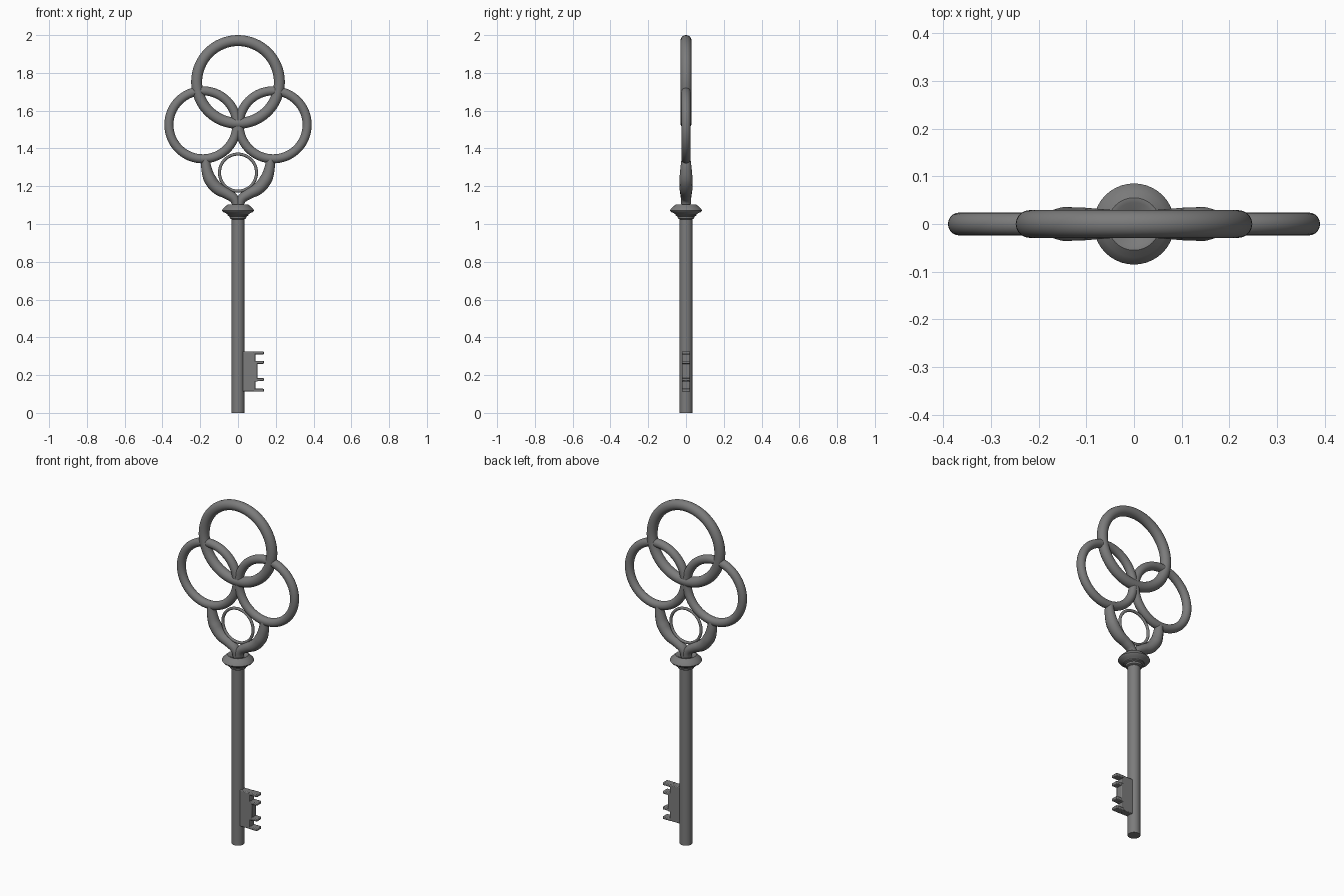
import bpy, bmesh, math

cube = bpy.data.objects.get("Cube")
if cube:
    bpy.data.objects.remove(cube, do_unlink=True)

grey = bpy.data.materials.new("dark grey metal")
grey.use_nodes = True
colour = (0.2, 0.2, 0.2, 1)
grey.diffuse_color = colour
grey.node_tree.nodes["Principled BSDF"].inputs["Base Color"].default_value = colour


def finish(obj, name, angle=40):
    obj.name = name
    obj.data.materials.clear()
    obj.data.materials.append(grey)
    bpy.ops.object.select_all(action="DESELECT")
    obj.select_set(True)
    bpy.context.view_layer.objects.active = obj
    bpy.ops.object.shade_smooth_by_angle(angle=math.radians(angle))
    return obj


def ring(name, x, z, outer, tube):
    bpy.ops.mesh.primitive_torus_add(
        location=(x, 0, z), rotation=(math.pi / 2, 0, 0), major_radius=outer - tube,
        minor_radius=tube, major_segments=64, minor_segments=20)
    finish(bpy.context.object, name)


def lathe(name, profile, steps=40):
    bm = bmesh.new()
    verts = [bm.verts.new((r, 0, z)) for r, z in profile]
    edges = [bm.edges.new(pair) for pair in zip(verts, verts[1:])]
    bmesh.ops.spin(bm, geom=verts + edges, axis=(0, 0, 1), cent=(0, 0, 0),
                   angle=math.tau, steps=steps)
    bmesh.ops.remove_doubles(bm, verts=bm.verts, dist=0.0001)
    bmesh.ops.recalc_face_normals(bm, faces=bm.faces)
    mesh = bpy.data.meshes.new(name)
    bm.to_mesh(mesh)
    bm.free()
    obj = bpy.data.objects.new(name, mesh)
    bpy.context.collection.objects.link(obj)
    finish(obj, name)


def arm(name, side):
    # Tapered tube through x, z, radius points
    points = [(0.172, 1.345, 0.022), (0.166, 1.29, 0.028), (0.147, 1.235, 0.033),
              (0.108, 1.188, 0.032), (0.055, 1.158, 0.028), (0.018, 1.13, 0.025),
              (0.005, 1.085, 0.022)]
    curve = bpy.data.curves.new(name, "CURVE")
    curve.dimensions = "3D"
    curve.bevel_depth = 1
    curve.bevel_resolution = 4
    curve.use_fill_caps = True
    curve.resolution_u = 6
    spline = curve.splines.new("BEZIER")
    spline.bezier_points.add(len(points) - 1)
    for p, (x, z, radius) in zip(spline.bezier_points, points):
        p.co = (side * x, 0, z)
        p.radius = radius
        p.handle_left_type = p.handle_right_type = "AUTO"
    obj = bpy.data.objects.new(name, curve)
    bpy.context.collection.objects.link(obj)
    bpy.ops.object.select_all(action="DESELECT")
    obj.select_set(True)
    bpy.context.view_layer.objects.active = obj
    bpy.ops.object.convert(target="MESH")
    obj = finish(bpy.context.object, name)
    # Slimmer from the front than from the side
    for v in obj.data.vertices:
        v.co.y *= 1.08


def block(name, x0, x1, z0, z1, depth):
    bpy.ops.mesh.primitive_cube_add(size=1, location=((x0 + x1) / 2, 0, (z0 + z1) / 2))
    obj = bpy.context.object
    obj.scale = (x1 - x0, depth, z1 - z0)
    bpy.ops.object.transform_apply(location=False, rotation=False, scale=True)
    bevel = obj.modifiers.new("rounded edges", "BEVEL")
    bevel.width = 0.004
    bevel.segments = 2
    finish(obj, name)


# Bow rings
ring("top_ring", 0, 1.752, 0.248, 0.029)
ring("left_ring", 0.186, 1.525, 0.204, 0.024)
ring("right_ring", -0.186, 1.525, 0.204, 0.024)
ring("small_inner_ring", 0, 1.272, 0.106, 0.008)

# Curved arms joining bow and collar
arm("left_arm", 1)
arm("right_arm", -1)

# Collar with a stepped underside and dished top
lathe("collar", [(0, 1.08), (0.025, 1.085), (0.045, 1.102), (0.055, 1.103),
                 (0.07, 1.09), (0.082, 1.078), (0.085, 1.071), (0.08, 1.064),
                 (0.062, 1.056), (0.055, 1.05), (0.055, 1.044), (0.045, 1.04),
                 (0.043, 1.03), (0.034, 1.025), (0, 1.025)])

# Shaft
lathe("shaft", [(0, 0), (0.034, 0), (0.034, 1.05), (0, 1.05)])

# Key bit and its teeth
block("bit_plate", 0.02, 0.104, 0.165, 0.275, 0.042)
block("bit_upper_step", 0.02, 0.092, 0.255, 0.325, 0.042)
block("bit_lower_step", 0.02, 0.092, 0.113, 0.185, 0.042)
for i, z in enumerate((0.12, 0.176, 0.268, 0.318)):
    block(f"bit_tooth_{i + 1}", 0.08, 0.137, z - 0.008, z + 0.008, 0.042)
